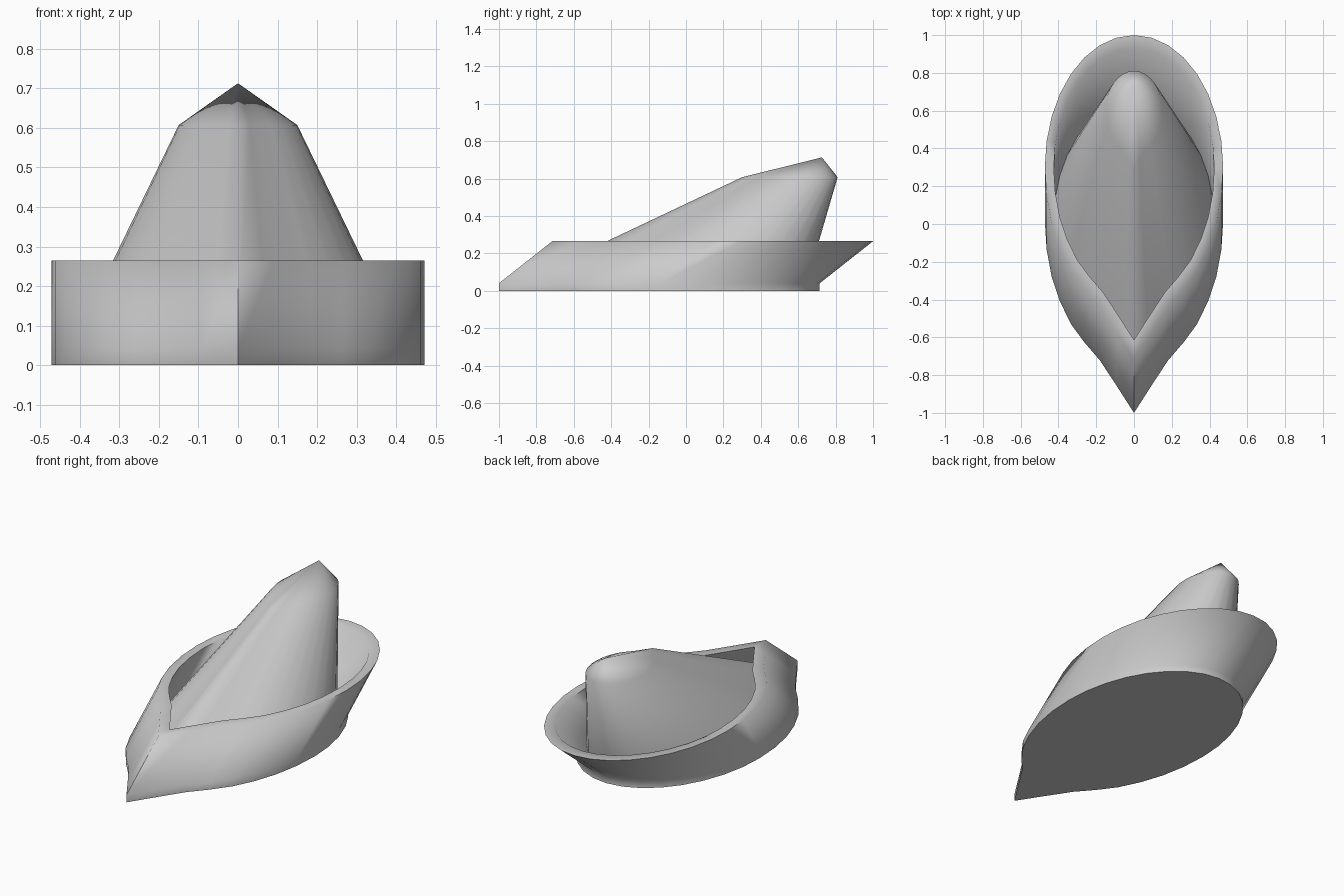
import bpy, bmesh, math

if "Cube" in bpy.data.objects:
    bpy.data.objects.remove(bpy.data.objects["Cube"])

N = 32
CY, A, B = 0.015, 0.472, 0.70
# how far the front of the oval is pulled out into a point, per step from the tip
PULL = [0.315, 0.185, 0.09, 0.06, 0.05, 0.035, 0.025, 0.012]


def outline(sx, sy, cy, z):
    """Teardrop ring: an oval with a pointed front, scaled about its centre."""
    pts = []
    for i in range(N):
        a = 2 * math.pi * i / N
        k = min(i, N - i)
        pull = PULL[k] if k < len(PULL) else 0
        pts.append((A * math.sin(a) * sx, cy - (B * math.cos(a) + pull) * sy, z))
    return pts


def loft(name, rings, cap_bottom=False, apex=None, angle=60):
    bm = bmesh.new()
    loops = [[bm.verts.new(p) for p in r] for r in rings]
    for lo, hi in zip(loops, loops[1:]):
        for i in range(N):
            j = (i + 1) % N
            bm.faces.new((lo[i], lo[j], hi[j], hi[i]))
    if cap_bottom:
        bm.faces.new(list(reversed(loops[0])))
    if apex:
        top = bm.verts.new(apex)
        for i in range(N):
            bm.faces.new((loops[-1][i], loops[-1][(i + 1) % N], top))
    me = bpy.data.meshes.new(name)
    bm.to_mesh(me)
    bm.free()
    ob = bpy.data.objects.new(name, me)
    bpy.context.collection.objects.link(ob)
    bpy.ops.object.select_all(action='DESELECT')
    ob.select_set(True)
    bpy.context.view_layer.objects.active = ob
    bpy.ops.object.shade_smooth_by_angle(angle=math.radians(angle))
    return ob


SHIFT, LOW, RIM = 0.285, 0.04, 0.265

# brim: sole, slanted outer wall, flat rim, inner wall
loft("hat_brim", [
    outline(1, 1, CY, 0),
    outline(1, 1, CY, LOW),
    outline(1, 1, CY + SHIFT, RIM),
    outline(0.9, 0.9, CY + SHIFT, RIM),
    outline(0.9, 0.9, CY, LOW),
], cap_bottom=True, angle=80)

# crown: leaning cone with a low peaked top
loft("hat_crown", [
    outline(0.9, 0.9, CY, LOW),
    outline(0.318, 0.298, 0.602, 0.607),
], apex=(0, 0.727, 0.713), angle=80)
